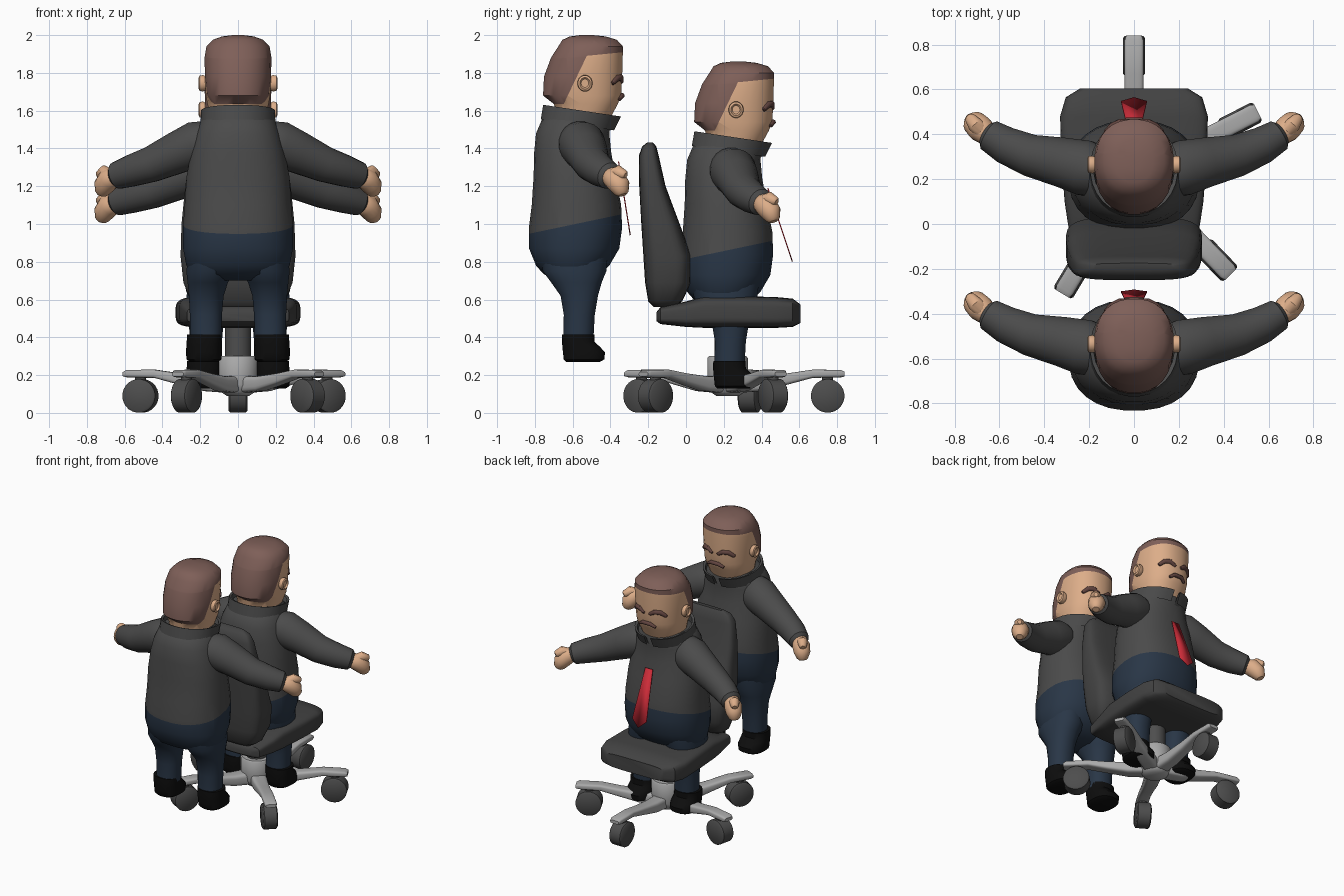
import bpy, bmesh, math
from mathutils import Vector, Matrix

if "Cube" in bpy.data.objects:
    bpy.data.objects.remove(bpy.data.objects["Cube"])


def mat(name, r, g, b):
    m = bpy.data.materials.new(name)
    m.diffuse_color = (r, g, b, 1)
    m.use_nodes = True
    m.node_tree.nodes["Principled BSDF"].inputs["Base Color"].default_value = m.diffuse_color
    return m


JACKET = mat("charcoal cloth", .07, .07, .07)
TROUSER = mat("navy cloth", .022, .037, .062)
SHOE = mat("black leather", .004, .004, .004)
SKIN = mat("skin", .72, .42, .25)
HAIR = mat("brown hair", .21, .115, .098)
BROW = mat("dark brown hair", .12, .058, .05)
RED = mat("red silk", .60, .025, .04)
CUSHION = mat("dark upholstery", .055, .055, .055)
METAL = mat("light grey metal", .40, .40, .40)
RUBBER = mat("grey rubber", .075, .075, .075)


def oval(c, u, v, n=2.0, seg=28):
    """Superellipse ring around c with half axes u and v."""
    c, u, v = Vector(c), Vector(u), Vector(v)
    pts = []
    for i in range(seg):
        t = 2 * math.pi * (i + .5) / seg
        a, b = math.cos(t), math.sin(t)
        pts.append(c + u * math.copysign(abs(a) ** (2 / n), a)
                   + v * math.copysign(abs(b) ** (2 / n), b))
    return pts


def loft(name, rings, mats, off=(0, 0, 0), cuts=(), rule=None, drop=None, cap=True):
    """Skin a list of rings; cut along planes and colour faces by a rule."""
    bm = bmesh.new()
    vs = [[bm.verts.new(p) for p in r] for r in rings]
    for a, b in zip(vs, vs[1:]):
        for i in range(len(a)):
            j = (i + 1) % len(a)
            bm.faces.new((a[i], a[j], b[j], b[i]))
    if cap:
        bm.faces.new(vs[0])
        bm.faces.new(vs[-1])
    for co, no in cuts:
        bmesh.ops.bisect_plane(bm, geom=bm.verts[:] + bm.edges[:] + bm.faces[:],
                               plane_co=co, plane_no=no)
    if drop:
        bmesh.ops.delete(bm, geom=[f for f in bm.faces if drop(f.calc_center_median())],
                         context='FACES')
    bmesh.ops.recalc_face_normals(bm, faces=bm.faces[:])
    if rule:
        for f in bm.faces:
            f.material_index = rule(f.calc_center_median())
    me = bpy.data.meshes.new(name)
    bm.to_mesh(me)
    bm.free()
    for m in mats:
        me.materials.append(m)
    ob = bpy.data.objects.new(name, me)
    ob.location = off
    bpy.context.collection.objects.link(ob)
    return ob


def upright(rows, n=2.0, x=0, slope=0):
    """Horizontal rings from rows of (z, y centre, half width, half depth)."""
    return [oval((x, cy, z), (rx, 0, 0), (0, ry, ry * slope), n) for z, cy, rx, ry in rows]


def tube(path, radii, seg=16):
    """Round rings along a path, with small closing rings at both ends."""
    P = [Vector(p) for p in path]
    rings = []
    for i, p in enumerate(P):
        d = (P[min(i + 1, len(P) - 1)] - P[max(i - 1, 0)]).normalized()
        u = d.cross(Vector((0, 0, 1))).normalized()
        v = u.cross(d)
        r = radii[i]
        if i == 0:
            rings.append(oval(p - d * r * .35, u * r * .6, v * r * .6, 2, seg))
        rings.append(oval(p, u * r, v * r, 2, seg))
        if i == len(P) - 1:
            rings.append(oval(p + d * r * .35, u * r * .6, v * r * .6, 2, seg))
    return rings


def side(path, s):
    return [(x * s, y, z) for x, y, z in path]


def figure(tag, off, tie_y):
    # torso and hips, split at the slanted waistline
    waist = lambda p: p.z - 1.0 - .21 * (p.y + .585)
    loft(tag + "_torso", upright([
        (.70, -.60, .15, .08), (.735, -.605, .24, .15), (.78, -.60, .275, .195),
        (.87, -.592, .292, .24), (.98, -.585, .293, .248), (1.1, -.58, .284, .238),
        (1.25, -.59, .274, .218), (1.38, -.60, .25, .205), (1.48, -.60, .222, .195),
        (1.55, -.58, .195, .185), (1.58, -.57, .16, .16)], 2.3), [JACKET, TROUSER], off,
        cuts=[((0, -.585, 1.0), (0, -.21, 1))], rule=lambda p: 0 if waist(p) > 0 else 1)

    # shirt-style collar, open at the front
    loft(tag + "_collar", upright([
        (1.525, -.575, .20, .195), (1.60, -.55, .196, .207), (1.595, -.55, .18, .19),
        (1.52, -.57, .17, .17)], 2.1, slope=-.15), [JACKET], off, cap=False,
        drop=lambda p: abs(p.x) < .03 and p.y > -.5)

    # head with hair above and behind the hairline
    def is_hair(p):
        top = p.z > 1.89 + .1 * (p.y + .53)
        back = p.y < -.53 - (1.88 - p.z) * .48
        return 0 if (top or back) and p.z > 1.635 else 1
    loft(tag + "_head", upright([
        (1.50, -.55, .13, .13), (1.58, -.54, .15, .15), (1.635, -.53, .163, .17),
        (1.68, -.55, .171, .208), (1.78, -.545, .176, .208), (1.88, -.525, .178, .191),
        (1.94, -.505, .168, .172), (1.975, -.51, .135, .145), (1.993, -.52, .085, .095),
        (2.0, -.525, .03, .035)], 2.25), [HAIR, SKIN], off,
        cuts=[((0, -.53, 1.89), (0, -.1, 1)), ((0, -.53, 1.88), (0, 1, -.48))], rule=is_hair)

    # moustache
    loft(tag + "_moustache", tube([(-.062, -.352, 1.66), (-.03, -.338, 1.68), (.03, -.338, 1.68),
         (.062, -.352, 1.66)], [.010, .014, .014, .010], 10), [BROW], off)

    for s, lr in ((1, "right"), (-1, "left")):
        # brow and ear
        loft(f"{tag}_{lr}_brow", tube(side([(.022, -.343, 1.752), (.06, -.348, 1.775),
             (.095, -.365, 1.773), (.125, -.39, 1.745)], s), [.012, .018, .018, .012], 10),
             [BROW], off)
        loft(f"{tag}_{lr}_ear", [oval((s * x, -.535, 1.745), (0, r, 0), (0, 0, r * 1.1), 2, 16)
             for x, r in ((.16, .03), (.185, .04), (.203, .038), (.208, .028), (.198, .02))],
             [SKIN], off)
        # sleeve and mitten hand with thumb
        loft(f"{tag}_{lr}_sleeve", tube(side([(.14, -.575, 1.44), (.22, -.55, 1.42),
             (.32, -.525, 1.378), (.46, -.495, 1.315), (.57, -.45, 1.28), (.645, -.405, 1.255)], s),
             [.11, .125, .112, .095, .084, .072], 20), [JACKET], off)
        loft(f"{tag}_{lr}_hand", tube(side([(.65, -.405, 1.255), (.685, -.375, 1.235),
             (.71, -.35, 1.20), (.72, -.34, 1.165)], s), [.05, .06, .055, .038]), [SKIN], off)
        loft(f"{tag}_{lr}_thumb", tube(side([(.68, -.385, 1.26), (.71, -.355, 1.275),
             (.733, -.325, 1.26)], s), [.035, .035, .024], 12), [SKIN], off)
        # trouser leg and shoe
        rows = [(.38, .17, -.57, .082, .08), (.52, .17, -.565, .086, .083),
                (.62, .168, -.565, .093, .10), (.69, .16, -.58, .108, .135),
                (.75, .15, -.59, .125, .17), (.86, .14, -.59, .12, .18)]
        loft(f"{tag}_{lr}_leg", [oval((s * cx, cy, z), (rx, 0, 0), (0, ry, 0), 2.2, 20)
             for z, cx, cy, rx, ry in rows], [TROUSER], off)
        loft(f"{tag}_{lr}_shoe", upright([
            (.27, -.545, .075, .09), (.283, -.54, .093, .108), (.32, -.54, .096, .112),
            (.35, -.555, .094, .10), (.375, -.57, .092, .087), (.415, -.57, .091, .086)],
            2.4, x=s * .18), [SHOE], off)

    # flat tie hanging in front of the belly
    top, low = tie_y
    bm = bmesh.new()
    rows = [(-.03, 1.33), (-.058, .99), (0, .94), (.058, .99), (.03, 1.33)]
    bm.faces.new([bm.verts.new((x, top + (low - top) * (1.33 - z) / .39, z)) for x, z in rows])
    me = bpy.data.meshes.new(tag + "_tie")
    bm.to_mesh(me)
    bm.free()
    me.materials.append(RED)
    ob = bpy.data.objects.new(tag + "_tie", me)
    ob.location = off
    bpy.context.collection.objects.link(ob)
    ob.modifiers.new("thickness", 'SOLIDIFY').thickness = .006


figure("standing_figure", (0, 0, 0), (-.36, -.298))
figure("seated_figure", (0, .80, -.14), (-.37, -.24))

# seat cushion, lofted from back to front
loft("seat", [oval((0, y, (lo + hi) / 2), (w, 0, 0), (0, 0, (hi - lo) / 2), 5, 40)
     for y, w, lo, hi in [(-.155, .22, .485, .535), (-.135, .27, .47, .56), (0, .295, .455, .59),
                          (.1, .31, .45, .618), (.3, .325, .45, .618), (.48, .33, .45, .613),
                          (.565, .305, .455, .605), (.605, .24, .475, .575)]], [CUSHION])
# backrest
loft("backrest", upright([
    (.56, -.12, .20, .05), (.59, -.11, .25, .09), (.69, -.095, .29, .122), (.83, -.098, .305, .128),
    (1.0, -.135, .30, .102), (1.2, -.178, .28, .07), (1.36, -.197, .255, .053),
    (1.41, -.195, .225, .038), (1.432, -.19, .18, .015)], 4), [CUSHION])

# gas column and hub
C = Vector((0, .22, 0))
loft("column", upright([(.28, C.y, .07, .07), (.46, C.y, .07, .07)]), [RUBBER])
loft("hub", upright([(.09, C.y, .06, .06), (.11, C.y, .09, .09), (.15, C.y, .108, .108),
                     (.29, C.y, .108, .108), (.30, C.y, .10, .10)]), [METAL])

# five spokes with castors
for k, ang in enumerate((90, 27, -46, -121, 167)):
    t = math.radians(ang)
    d = Vector((math.cos(t), math.sin(t), 0))
    w = Vector((-d.y, d.x, 0))
    loft(f"spoke_{k + 1}", [oval(C + d * r + Vector((0, 0, z)), w * hw, (0, 0, hz), 4, 20)
         for r, z, hw, hz in [(.05, .15, .055, .045), (.18, .155, .05, .04), (.32, .18, .043, .03),
                              (.45, .207, .042, .022), (.60, .208, .042, .02),
                              (.62, .205, .035, .012)]], [METAL])
    axle = C + d * .53 + Vector((0, 0, .09))
    loft(f"castor_wheel_{k + 1}", [oval(axle + w * o, d * r, (0, 0, r), 2, 24)
         for o, r in ((-.05, .078), (-.042, .089), (.042, .089), (.05, .078))], [RUBBER])
    loft(f"castor_stem_{k + 1}", [oval(C + d * .53 + Vector((0, 0, z)), d * .03, w * .03, 2, 12)
         for z in (.15, .205)], [RUBBER])

# smooth shading with crisp edges
bpy.ops.object.select_all(action='SELECT')
bpy.context.view_layer.objects.active = bpy.data.objects["seat"]
bpy.ops.object.shade_smooth_by_angle(angle=math.radians(40))
